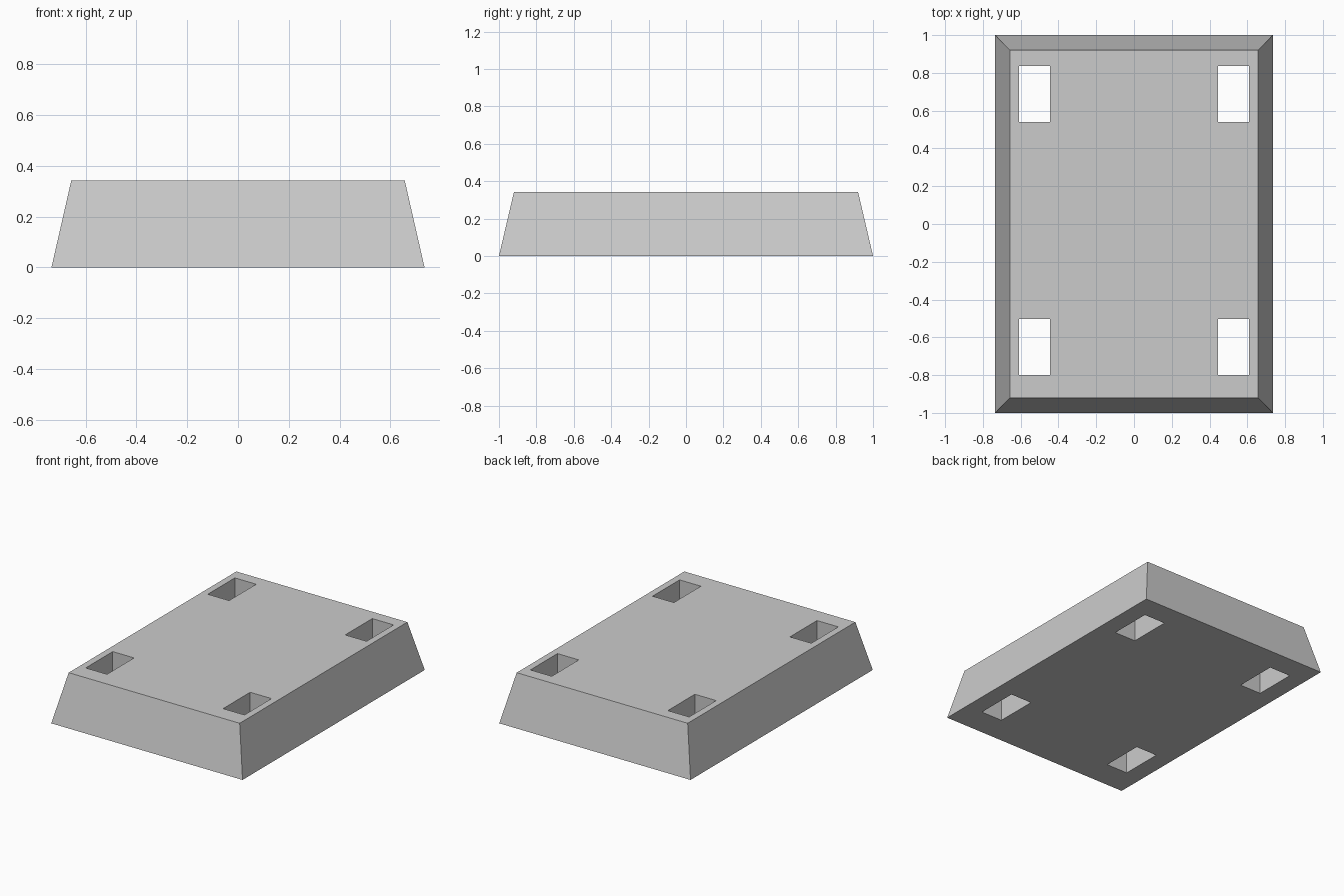
import bpy
import bmesh

default = bpy.data.objects.get("Cube")
if default:
    bpy.data.objects.remove(default, do_unlink=True)

HEIGHT = 0.342
BASE_X, BASE_Y = 0.735, 1.0
TOP_X, TOP_Y = 0.657, 0.92
SLOT_X, SLOT_W, SLOT_L = 0.528, 0.164, 0.297

grey = bpy.data.materials.new("light grey")
grey.use_nodes = True
colour = (0.6, 0.6, 0.6, 1)
grey.diffuse_color = colour
grey.node_tree.nodes["Principled BSDF"].inputs["Base Color"].default_value = colour


def make_object(name, bm):
    mesh = bpy.data.meshes.new(name)
    bm.to_mesh(mesh)
    bm.free()
    mesh.materials.append(grey)
    obj = bpy.data.objects.new(name, mesh)
    bpy.context.collection.objects.link(obj)
    return obj


# Tapered block: a box whose top is narrower than its base
bm = bmesh.new()
bmesh.ops.create_cube(bm, size=2)
for v in bm.verts:
    top = v.co.z > 0
    v.co.x *= TOP_X if top else BASE_X
    v.co.y *= TOP_Y if top else BASE_Y
    v.co.z = HEIGHT if top else 0
block = make_object("tapered_block", bm)

# Four upright slots through the block, one near each corner
bm = bmesh.new()
for x in (-SLOT_X, SLOT_X):
    for y in (-0.652, 0.688):
        slot = bmesh.ops.create_cube(bm, size=1)["verts"]
        bmesh.ops.scale(bm, vec=(SLOT_W, SLOT_L, 1), verts=slot)
        bmesh.ops.translate(bm, vec=(x, y, HEIGHT / 2), verts=slot)
cutter = make_object("slot_cutter", bm)
cutter.hide_render = True

cut = block.modifiers.new("slots", "BOOLEAN")
cut.operation = "DIFFERENCE"
cut.solver = "EXACT"
cut.object = cutter

# Apply the cut and drop the cutter
bpy.context.view_layer.objects.active = block
block.select_set(True)
bpy.ops.object.modifier_apply(modifier=cut.name)
bpy.data.objects.remove(cutter, do_unlink=True)
